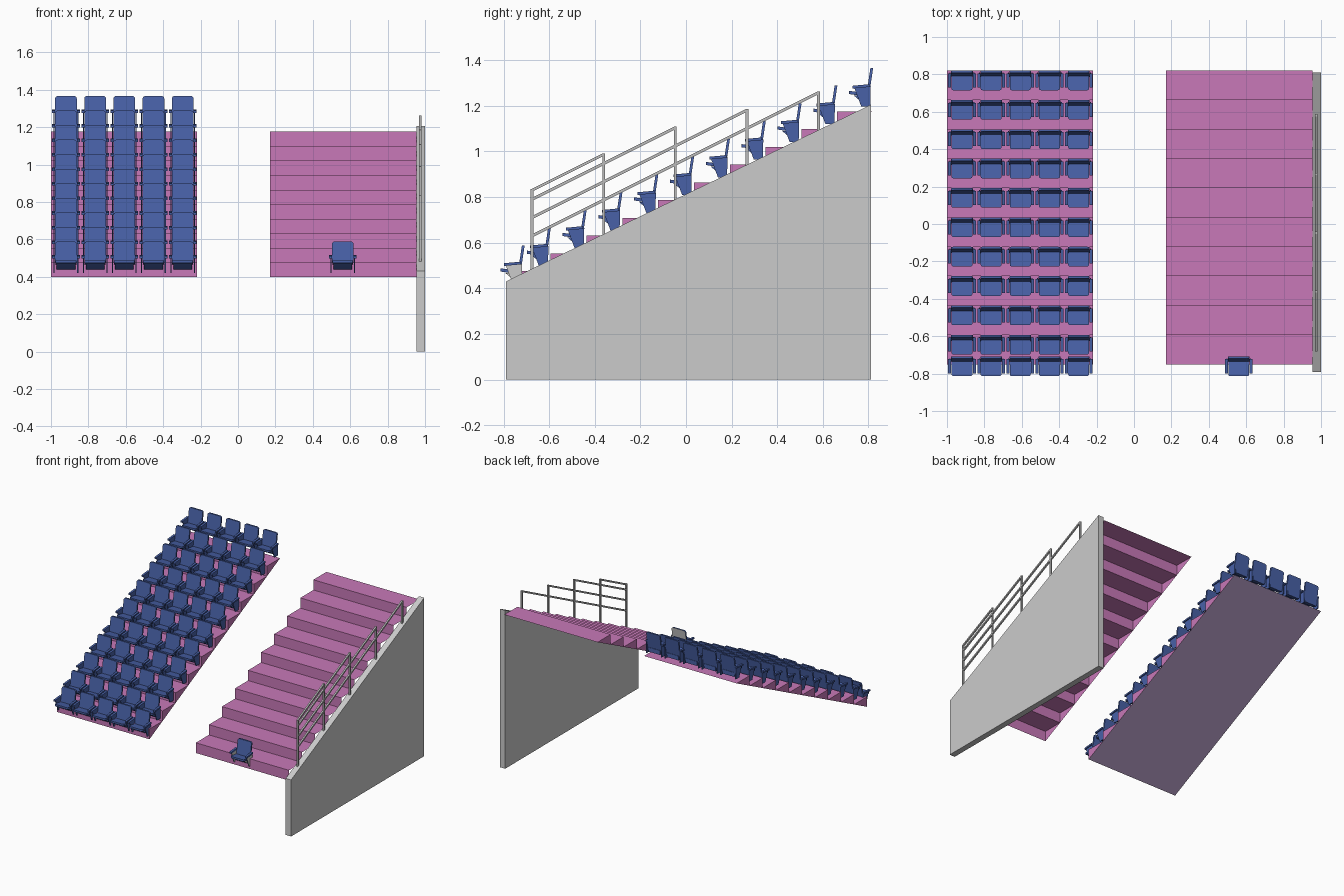
import bpy, bmesh, math
from mathutils import Matrix, Vector

cube = bpy.data.objects.get("Cube")
if cube:
    bpy.data.objects.remove(cube)


def material(name, r, g, b):
    m = bpy.data.materials.new(name)
    m.use_nodes = True
    m.diffuse_color = (r, g, b, 1)
    node = next(n for n in m.node_tree.nodes if n.type == 'BSDF_PRINCIPLED')
    node.inputs["Base Color"].default_value = (r, g, b, 1)
    return m


PINK = material("pink_steps", 0.58, 0.19, 0.48)
LAVENDER = material("lavender_underside", 0.5, 0.36, 0.6)
BLUE = material("seat_blue", 0.065, 0.12, 0.39)
WALL = material("wall_grey", 0.6, 0.6, 0.6)
RAIL = material("rail_grey", 0.5, 0.5, 0.5)
PALE = material("pale_grey", 0.6, 0.6, 0.6)

STEPS, FRONT, BASE, DEPTH, RISE = 10, -0.75, 0.398, 0.157, 0.0778


def add_object(name, mesh, mats=(), location=(0, 0, 0)):
    for m in mats:
        mesh.materials.append(m)
    ob = bpy.data.objects.new(name, mesh)
    ob.location = location
    bpy.context.collection.objects.link(ob)
    return ob


def to_mesh(bm, name):
    mesh = bpy.data.meshes.new(name)
    bm.to_mesh(mesh)
    bm.free()
    return mesh


# Stepped banks: treads and risers, side triangles, optional sloped underside
def bank(name, x0, x1, closed):
    bm = bmesh.new()

    def face(points, mat=0):
        bm.faces.new([bm.verts.new(p) for p in points]).material_index = mat

    for i in range(STEPS):
        y, z = FRONT + i * DEPTH, BASE + i * RISE
        foot, nose, heel = (y, z), (y, z + RISE), (y + DEPTH, z + RISE)
        for a, b in ((foot, nose), (nose, heel)):
            face([(x0, *a), (x1, *a), (x1, *b), (x0, *b)])
        face([(x0, *foot), (x0, *nose), (x0, *heel)])
        if closed:
            face([(x1, *heel), (x1, *nose), (x1, *foot)])
            face([(x0, *foot), (x0, *heel), (x1, *heel), (x1, *foot)], 1)
    bmesh.ops.remove_doubles(bm, verts=bm.verts, dist=0.0001)
    add_object(name, to_mesh(bm, name), (PINK, LAVENDER))


bank("seating_bank", -1.0, -0.22, True)
bank("open_stair_bank", 0.17, 0.955, False)


# Flat outline extruded along x or y, added to a bmesh
def slab(bm, outline, place, thickness):
    verts = [bm.verts.new(place(*p)) for p in outline]
    cap = bm.faces.new(verts)
    out = bmesh.ops.extrude_face_region(bm, geom=[cap])["geom"]
    bmesh.ops.translate(bm, vec=thickness,
                        verts=[v for v in out if isinstance(v, bmesh.types.BMVert)])


def rounded_rect(half_w, low, high, radius):
    points = []
    for k, (sx, top) in enumerate(((1, 1), (-1, 1), (-1, 0), (1, 0))):
        cx = sx * (half_w - radius)
        cy = high - radius if top else low + radius
        for j in range(5):
            a = math.pi / 2 * (k + j / 4)
            points.append((cx + radius * math.cos(a), cy + radius * math.sin(a)))
    return points


# Tapered side wall
bm = bmesh.new()
slab(bm, [(-0.79, 0), (0.81, 0), (0.81, 1.205), (-0.79, 0.43)],
     lambda y, z: (0.955, y, z), (0.045, 0, 0))
bmesh.ops.recalc_face_normals(bm, faces=bm.faces)
add_object("side_wall", to_mesh(bm, "side_wall"), (WALL,))


# Seat: tilted backrest, pan and two tapered arm standards
def seat_mesh(name):
    bm = bmesh.new()
    slab(bm, rounded_rect(0.058, 0.04, 0.19, 0.014),
         lambda x, z: (x, -0.04 + 0.15 * z, z), (0, 0.012, 0))
    slab(bm, rounded_rect(0.056, -0.105, -0.025, 0.01),
         lambda x, y: (x, y, 0.06 - 0.15 * y), (0, 0, 0.014))
    for side in (-1, 1):
        inner = side * 0.06
        slab(bm, [(-0.052, 0.022), (-0.012, 0.022), (-0.01, 0.11), (-0.082, 0.102)],
             lambda y, z: (inner, y, z), (side * 0.006, 0, 0))
        # Armrest cap
        slab(bm, [(-0.09, 0.1), (-0.015, 0.107), (-0.015, 0.119), (-0.09, 0.112)],
             lambda y, z: (side * 0.058, y, z), (side * 0.016, 0, 0))
    # Bracket under the pan
    slab(bm, [(-0.055, 0.045), (-0.015, 0.035), (-0.015, 0.068), (-0.085, 0.07)],
         lambda y, z: (-0.05, y, z), (0.1, 0, 0))
    bmesh.ops.recalc_face_normals(bm, faces=bm.faces)
    return to_mesh(bm, name)


seat = seat_mesh("seat")
seat.materials.append(BLUE)
for row in range(STEPS + 1):
    y = FRONT + row * DEPTH if row else -0.708
    for col in range(5):
        add_object(f"seat_row{row + 1}_{col + 1}", seat,
                   location=(-0.92 + col * 0.156, y, BASE + row * RISE))

# Single seat on the open bank, with a pale rear shell
single = seat_mesh("single_seat")
for f in single.polygons:
    rear = f.normal.y > 0.8 and f.center.z > 0.09
    pan_side = abs(f.normal.x) > 0.9 and f.center.z < 0.075
    f.material_index = 1 if rear or pan_side else 0
single_seat = add_object("single_seat", single, (BLUE, PALE), (0.56, -0.708, BASE))

for ob in (bpy.data.objects["seat_row1_1"], single_seat):
    bpy.ops.object.select_all(action='DESELECT')
    ob.select_set(True)
    bpy.context.view_layer.objects.active = ob
    bpy.ops.object.shade_smooth_by_angle(angle=math.radians(35))


# Handrail: stepped posts and sloping rails
def bar(bm, a, b, size=0.012):
    a, b = Vector(a), Vector(b)
    d = b - a
    turn = Matrix.Rotation(math.atan2(-d.y, d.z), 4, 'X')
    bmesh.ops.create_cube(bm, size=1, matrix=Matrix.Translation((a + b) / 2) @ turn
                          @ Matrix.Diagonal((size, size, d.length, 1)))


bm = bmesh.new()
x, first, gap = 0.974, -0.675, 0.314
rail_start = [0.83, 0.83, 0.79, 0.71, 0.63]
for i, start in enumerate(rail_start):
    y = first + gap * i
    top = start + 0.5 * gap * i
    bar(bm, (x, y, 0.47 + 0.482 * gap * i), (x, y, top + 0.005))
    if i:
        bar(bm, (x, first, start), (x, y, top))
add_object("handrail", to_mesh(bm, "handrail"), (RAIL,))
